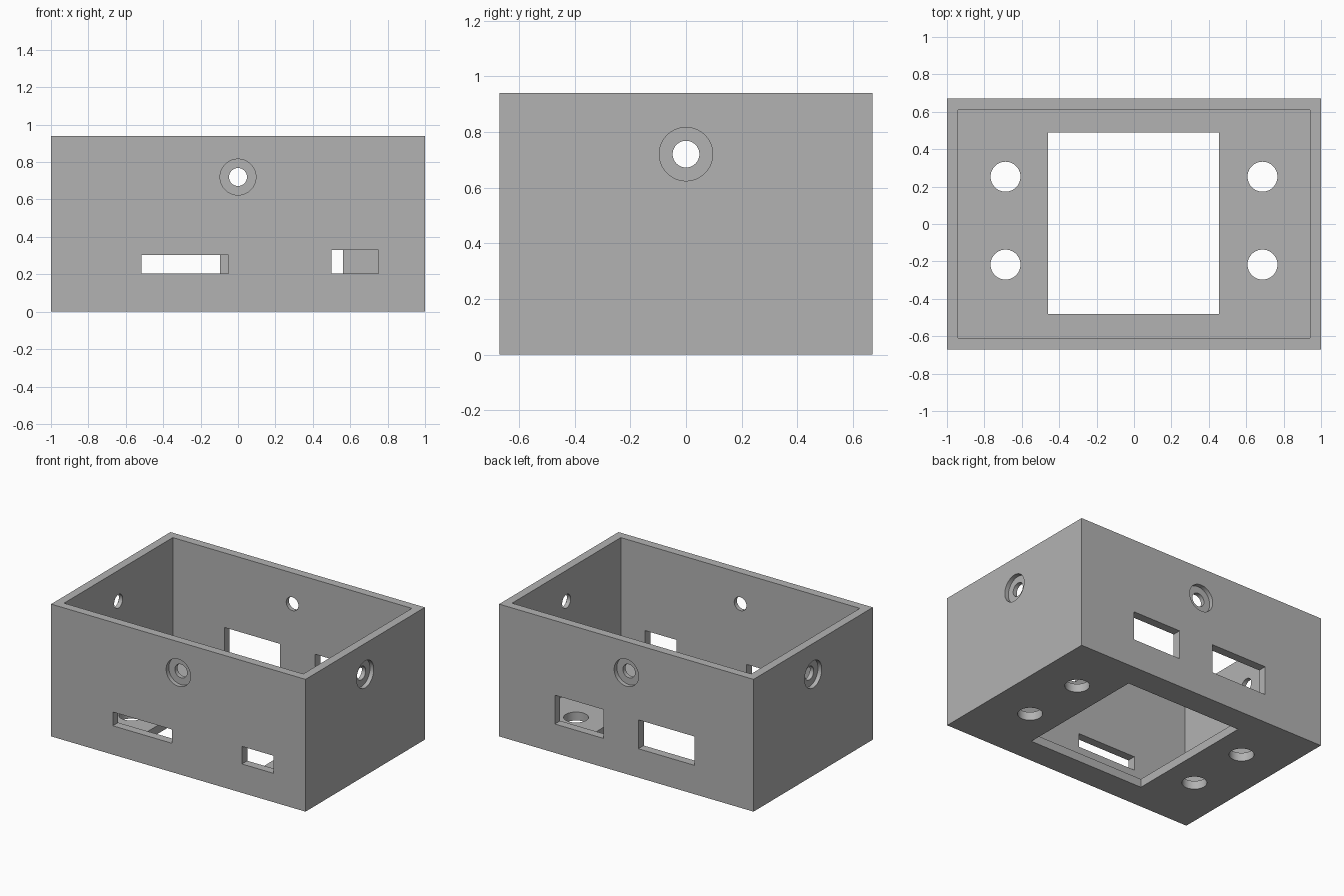
import bpy
from math import pi
from mathutils import Vector

old = bpy.data.objects.get("Cube")
if old:
    bpy.data.objects.remove(old, do_unlink=True)

HALF_X, HALF_Y, HEIGHT, WALL = 1.0, 0.67, 0.94, 0.06

grey = bpy.data.materials.new("plain_grey")
grey.use_nodes = True
grey.diffuse_color = (0.45, 0.45, 0.45, 1)
grey.node_tree.nodes["Principled BSDF"].inputs["Base Color"].default_value = grey.diffuse_color


def block(name, low, high):
    """Box between two opposite corners."""
    low, high = Vector(low), Vector(high)
    bpy.ops.mesh.primitive_cube_add(size=1, location=(low + high) / 2)
    ob = bpy.context.object
    ob.name = name
    ob.scale = high - low
    bpy.ops.object.transform_apply(location=True, rotation=True, scale=True)
    return ob


def rod(name, centre, radius, length, rotation=(0, 0, 0)):
    """Round cutter, upright unless rotated."""
    bpy.ops.mesh.primitive_cylinder_add(vertices=64, radius=radius, depth=length,
                                        location=centre, rotation=rotation)
    ob = bpy.context.object
    ob.name = name
    bpy.ops.object.transform_apply(location=True, rotation=True, scale=True)
    return ob


# Outer body
case = block("open_case", (-HALF_X, -HALF_Y, 0), (HALF_X, HALF_Y, HEIGHT))
case.data.materials.append(grey)


def cut(cutter):
    """Subtract the cutter from the case and discard it."""
    cutter.data.materials.append(grey)
    bpy.ops.object.select_all(action='DESELECT')
    case.select_set(True)
    bpy.context.view_layer.objects.active = case
    mod = case.modifiers.new("cut", 'BOOLEAN')
    mod.operation = 'DIFFERENCE'
    mod.solver = 'EXACT'
    mod.object = cutter
    bpy.ops.object.modifier_apply(modifier=mod.name)
    bpy.data.objects.remove(cutter, do_unlink=True)


# Inner cavity, open at the top
cut(block("cavity", (-HALF_X + WALL, -HALF_Y + WALL, WALL),
          (HALF_X - WALL, HALF_Y - WALL, HEIGHT + 0.2)))

# Large floor window
cut(block("floor_window", (-0.46, -0.48, -0.1), (0.455, 0.488, 0.15)))

# Four round floor holes
for x in (-0.687, 0.687):
    for y in (-0.217, 0.253):
        cut(rod("floor_hole", (x, y, 0), 0.08, 0.3))

# Slots through the front (side -1) and back (side 1) walls
for side, x0, x1, top in ((-1, -0.515, -0.05, 0.303), (-1, 0.5, 0.75, 0.33),
                          (1, -0.535, -0.095, 0.41), (1, 0.18, 0.562, 0.41)):
    ya, yb = sorted((side * (HALF_Y - 0.15), side * (HALF_Y + 0.1)))
    cut(block("wall_slot", (x0, ya, 0.205), (x1, yb, top)))

# Stepped screw hole in the middle of every wall
for side in (-1, 1):
    for centre, turn in (((side * HALF_X, 0, 0.72), (0, pi / 2, 0)),
                         ((0, side * HALF_Y, 0.72), (pi / 2, 0, 0))):
        cut(rod("counterbore", centre, 0.096, WALL, turn))
        cut(rod("screw_hole", centre, 0.048, 0.3, turn))

# Smooth bores, sharp edges
bpy.ops.object.select_all(action='DESELECT')
case.select_set(True)
bpy.context.view_layer.objects.active = case
bpy.ops.object.shade_smooth_by_angle(angle=pi / 6)
